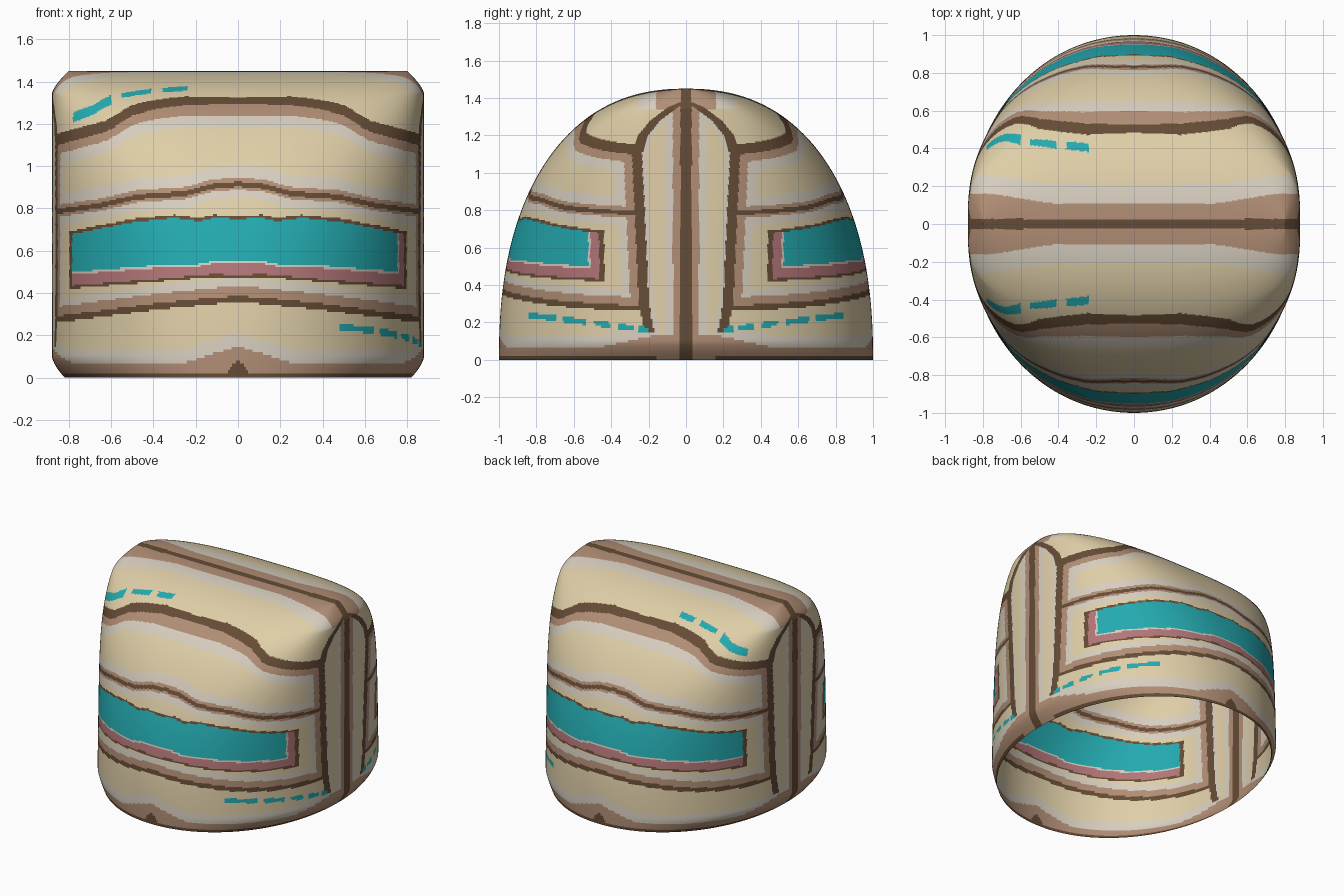
import bpy
import math

old = bpy.data.objects.get("Cube")
if old:
    bpy.data.objects.remove(old, do_unlink=True)

PALETTE = {
    "cream": (0.74, 0.62, 0.39),
    "pale_grey": (0.68, 0.62, 0.52),
    "tan": (0.44, 0.27, 0.18),
    "dark_brown": (0.13, 0.072, 0.036),
    "teal": (0.017, 0.40, 0.43),
    "pink": (0.45, 0.18, 0.19),
}
CREAM, GREY, TAN, DARK, TEAL, PINK = range(6)

HEIGHT, HALF_WIDTH = 1.45, 0.88
AROUND, ROWS = 560, 220


def lerp(points, t):
    """Piecewise linear curve through (t, value) points."""
    if t <= points[0][0]:
        return points[0][1]
    for (a, va), (b, vb) in zip(points, points[1:]):
        if t <= b:
            return va + (vb - va) * (t - a) / (b - a)
    return points[-1][1]


# Seam curves: height against distance from the middle
UPPER_SEAM = [(0, 1.31), (.25, 1.31), (.4, 1.29), (.5, 1.265), (.62, 1.19), (.86, 1.125)]
MIDDLE_SEAM = [(0, .915), (.12, .905), (.25, .87), (.48, .855), (.65, .815), (.86, .785)]
LOWER_SEAM = [(0, .37), (.1, .365), (.4, .335), (.86, .275)]
TEAL_TOP = [(0, .75), (.12, .755), (.18, .74), (.3, .755), (.5, .735), (.78, .68)]
TEAL_BOTTOM = [(0, .55), (.1, .555), (.2, .535), (.4, .53), (.78, .5)]
PINK_BOTTOM = [(0, .48), (.1, .49), (.4, .465), (.78, .435)]
# Side panel half width against height, closing in an arch
SIDE_EDGE = [(.1, .18), (.17, .2), (.3, .225), (1.1, .262), (1.2, .23),
             (1.28, .165), (1.35, .07), (1.38, 0)]
# Upper dashes: height against distance, and the spans painted
UPPER_DASH = [(.25, 1.367), (.41, 1.355), (.55, 1.335), (.6, 1.315), (.7, 1.26), (.78, 1.23)]
UPPER_SPANS = [(.24, .36), (.41, .55), (.6, .78)]
LOWER_SPANS = [(.69, .84), (.53, .66), (.4, .49), (.28, .36), (.2, .25)]


def inside(spans, t):
    return any(a < t < b for a, b in spans)


def bands(distances, tan_widths, grey=0.055):
    """Nested borders: tan at the seam, then grey, then cream."""
    gap = min(d - w for d, w in zip(distances, tan_widths))
    return TAN if gap < 0 else GREY if gap < grey else CREAM


def side_panel(y, z, edge):
    if y < .03:
        return DARK
    if z < .13:
        return TAN
    if y < .07:
        return TAN
    if y < .11 or y > edge - .05:
        return GREY
    return CREAM


def top_cap(x, y, z):
    if z > 1.34:
        wide = .11 + .05 * min(1, max(0, (abs(x) - .45) / .3))
        if y < .027:
            return DARK
        if y < wide:
            return TAN
        if y < wide + .1:
            return GREY
    return CREAM


def window(x, z):
    """Teal stripe with its pink trim and dark outline, or None."""
    ax = abs(x)
    top, bottom, trim = lerp(TEAL_TOP, ax), lerp(TEAL_BOTTOM, ax), lerp(PINK_BOTTOM, ax)
    right = .755 if x > 0 else .785
    outer = .785
    if ax > outer + .012 or z > top + .015 or z < trim - .013:
        return None
    if ax > outer or z > top or z < trim:
        return DARK
    if ax < right and z > bottom:
        return TEAL
    if ax < right + .006 and z > bottom - .012:
        return GREY
    return PINK


def paint(x, y, z):
    ax, y = abs(x), abs(y)
    edge = lerp(SIDE_EDGE, z)
    side_gap = y - edge
    at_side = ax > .7 and z < 1.38
    # Dashes
    if x < 0 and inside(UPPER_SPANS, ax):
        if abs(z - lerp(UPPER_DASH, ax)) < .011 + .012 * (ax > .6):
            return TEAL
    if x > 0 and inside(LOWER_SPANS, y) and abs(z - .135 - .125 * y) < .015:
        return TEAL
    # Side panel and its border
    if at_side and side_gap < -.027:
        return side_panel(y, z, edge)
    if at_side and side_gap < .027 and z > .15:
        return DARK
    side = side_gap - .027 if at_side else 1
    upper, middle, lower = (lerp(s, ax) for s in (UPPER_SEAM, MIDDLE_SEAM, LOWER_SEAM))
    # Seams
    if (abs(z - upper) < .015 + .012 * min(1, ax / .6) or abs(z - middle) < .012
            or abs(z - lower) < .015):
        return DARK
    if z > upper:
        return top_cap(x, y, z)
    if z > middle:
        return bands((upper - z - .02, z - middle - .012, side), (.05, .02, .045))
    if z > lower:
        found = window(x, z)
        if found is not None:
            return found
        return bands((middle - z - .012, z - lower - .015, side), (.014, .045, .045), .04)
    # Bottom border with a raised point in the middle
    peak = max(0, 1 - ax / .25)
    flare = max(0, 1 - y / .45) * .1
    if z < .018 + .07 * max(0, 1 - ax / .06):
        return DARK
    if z < .07 + .08 * peak + flare:
        return TAN
    if z < .135 + .08 * peak + flare * .7:
        return GREY
    return CREAM


def ring_point(row, step):
    """Rounded outline at one height, squarer towards the top."""
    t = math.pi / 2 * row / ROWS
    z = HEIGHT * math.sin(t) ** (2 / 2.3)
    depth = max(0, math.cos(t)) ** (2 / 2.3) if row < ROWS else 0
    width = HALF_WIDTH
    width -= .08 * max(0, (z - 1.34) / .11) ** 1.5
    width -= .06 * max(0, 1 - z / .1) ** 1.5
    power = 2.05 + 1.5 * (z / HEIGHT) ** 3
    a = 2 * math.pi * step / AROUND
    c, s = math.cos(a), math.sin(a)
    r = (abs(c) ** power + abs(s) ** power) ** (-1 / power)
    return (width * c * r, depth * s * r, z)


# Open shell: stacked rings closing to a straight ridge
verts = [ring_point(j, i) for j in range(ROWS) for i in range(AROUND)]
half = AROUND // 2
ridge = len(verts)
verts += [ring_point(ROWS, i) for i in range(half + 1)]


def index(j, i):
    i %= AROUND
    if j < ROWS:
        return j * AROUND + i
    return ridge + min(i, AROUND - i)


faces = []
for j in range(ROWS):
    for i in range(AROUND):
        quad = (index(j, i), index(j, i + 1), index(j + 1, i + 1), index(j + 1, i))
        faces.append(quad)

mesh = bpy.data.meshes.new("patterned_shell")
mesh.from_pydata(verts, [], faces)
for name, rgb in PALETTE.items():
    mat = bpy.data.materials.new(name)
    mat.use_nodes = True
    mat.diffuse_color = (*rgb, 1)
    shader = mat.node_tree.nodes["Principled BSDF"]
    shader.inputs["Base Color"].default_value = (*rgb, 1)
    shader.inputs["Roughness"].default_value = 0.8
    mesh.materials.append(mat)

# Paint the pattern by position
slots = [paint(*(sum(verts[v][k] for v in f) / 4 for k in range(3))) for f in faces]
mesh.polygons.foreach_set("material_index", slots)
mesh.polygons.foreach_set("use_smooth", [True] * len(faces))
mesh.update()

shell = bpy.data.objects.new("patterned_shell", mesh)
bpy.context.scene.collection.objects.link(shell)
